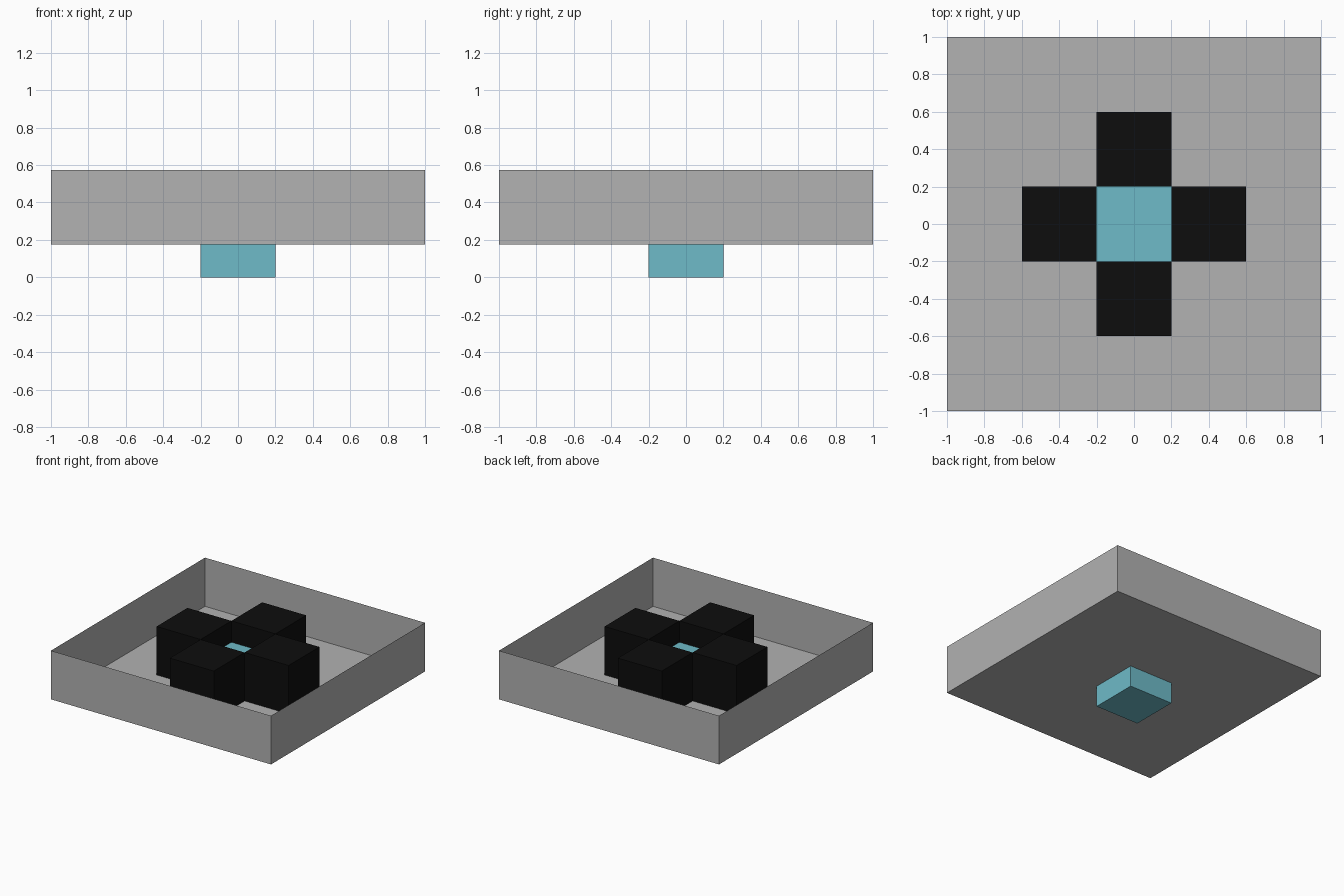
import bpy, bmesh
from mathutils import Matrix

if "Cube" in bpy.data.objects:
    bpy.data.objects.remove(bpy.data.objects["Cube"])


def material(name, rgb):
    m = bpy.data.materials.new(name)
    m.diffuse_color = (*rgb, 1)
    m.use_nodes = True
    m.node_tree.nodes["Principled BSDF"].inputs["Base Color"].default_value = m.diffuse_color
    return m


def box(name, centre, size, mat, open_top=False):
    """Axis-aligned box, optionally without its top face."""
    bm = bmesh.new()
    bmesh.ops.create_cube(bm, size=1)
    bm.transform(Matrix.Translation(centre) @ Matrix.Diagonal((*size, 1)))
    if open_top:
        bm.normal_update()
        top = [f for f in bm.faces if f.normal.z > 0.9]
        bmesh.ops.delete(bm, geom=top, context='FACES_ONLY')
    mesh = bpy.data.meshes.new(name)
    bm.to_mesh(mesh)
    bm.free()
    mesh.materials.append(mat)
    ob = bpy.data.objects.new(name, mesh)
    bpy.context.collection.objects.link(ob)
    return ob


grey = material("grey", (0.445, 0.445, 0.445))
black = material("black", (0.004, 0.004, 0.004))
teal = material("pale_teal", (0.156, 0.495, 0.578))

FLOOR, RIM, CELL = 0.175, 0.575, 0.4

# Thin-walled open tray
box("tray", (0, 0, (FLOOR + RIM) / 2), (2, 2, RIM - FLOOR), grey, open_top=True)

# Central block reaching down through the tray floor
box("centre_block", (0, 0, CELL / 2), (CELL, CELL, CELL), teal)

# Four dark blocks in a cross, resting just above the floor
low = FLOOR + 0.002
for side, dx, dy in (("right", 1, 0), ("left", -1, 0), ("back", 0, 1), ("front", 0, -1)):
    box(side + "_block", (dx * CELL, dy * CELL, (low + RIM) / 2),
        (CELL, CELL, RIM - low), black)
